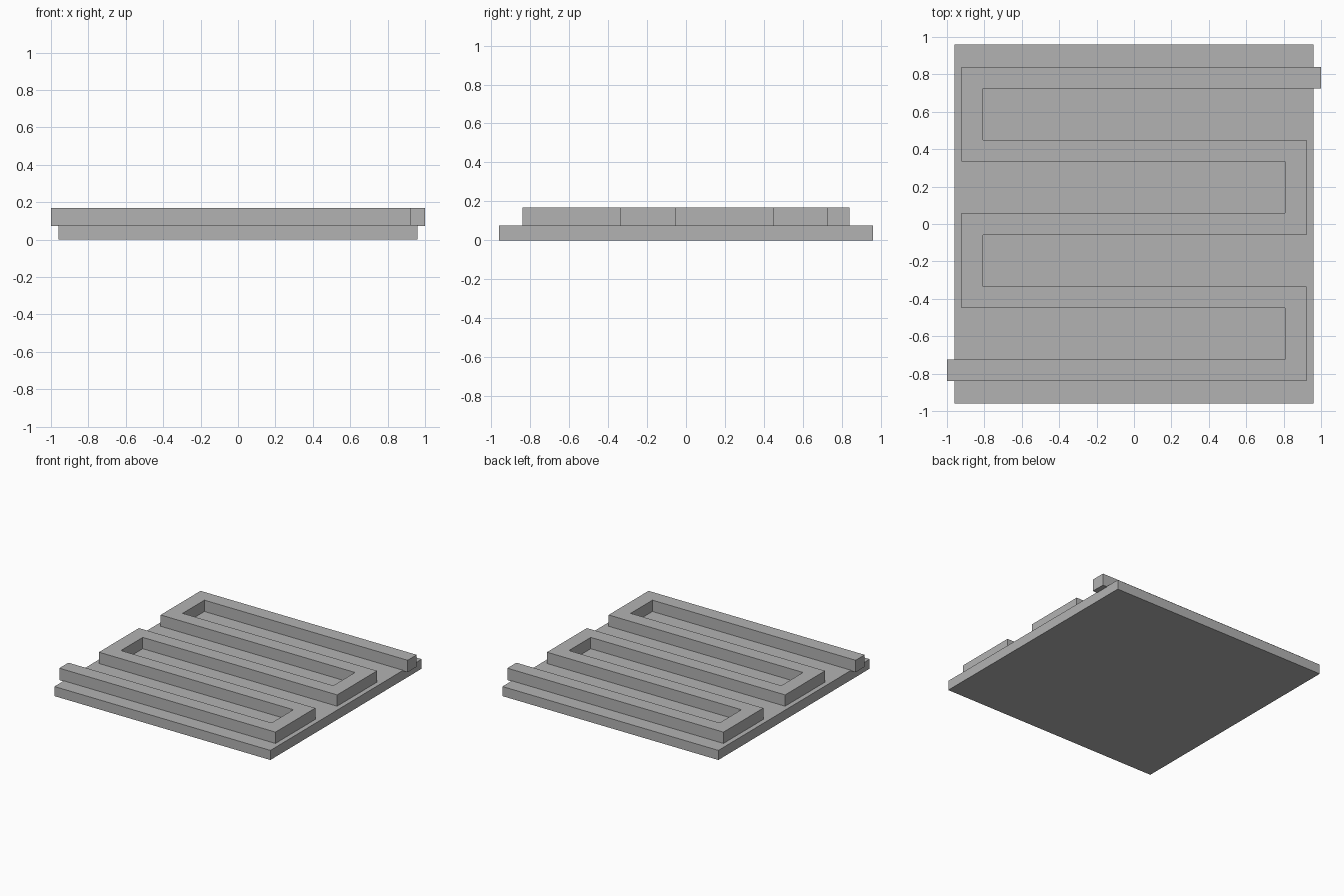
import bpy
import bmesh
from mathutils import Vector

cube = bpy.data.objects.get("Cube")
if cube:
    bpy.data.objects.remove(cube, do_unlink=True)

grey = bpy.data.materials.new("plain grey")
grey.use_nodes = True
grey.diffuse_color = (0.45, 0.45, 0.45, 1)
grey.node_tree.nodes["Principled BSDF"].inputs["Base Color"].default_value = grey.diffuse_color


def extrude_outline(name, outline, bottom, top):
    """Make a flat-faced solid from a 2D outline between two heights."""
    bm = bmesh.new()
    face = bm.faces.new([bm.verts.new((x, y, bottom)) for x, y in outline])
    result = bmesh.ops.extrude_face_region(bm, geom=[face])
    verts = [v for v in result["geom"] if isinstance(v, bmesh.types.BMVert)]
    bmesh.ops.translate(bm, verts=verts, vec=(0, 0, top - bottom))
    bmesh.ops.recalc_face_normals(bm, faces=bm.faces)
    mesh = bpy.data.meshes.new(name)
    bm.to_mesh(mesh)
    bm.free()
    mesh.materials.append(grey)
    obj = bpy.data.objects.new(name, mesh)
    bpy.context.collection.objects.link(obj)
    return obj


def offset_path(path, distance):
    """Shift an open path of right-angle turns sideways, mitring its corners."""
    dirs = [(b - a).normalized() for a, b in zip(path, path[1:])]
    normals = [Vector((-d.y, d.x)) for d in dirs]
    shifts = [normals[0]] + [a + b for a, b in zip(normals, normals[1:])] + [normals[-1]]
    return [p + s * distance for p, s in zip(path, shifts)]


# Square base plate
half = 0.96
extrude_outline("base_plate", [(-half, -half), (half, -half), (half, half), (-half, half)], 0, 0.077)

# Winding channel: five rows joined at alternating ends, its ends past the plate
width, pitch, turn_x = 0.115, 0.3915, 0.864
path = [Vector((-1, -2 * pitch))]
for i in range(4):
    side = turn_x if i % 2 == 0 else -turn_x
    path += [Vector((side, (i - 2) * pitch)), Vector((side, (i - 1) * pitch))]
path.append(Vector((1, 2 * pitch)))
outline = offset_path(path, width / 2) + offset_path(path, -width / 2)[::-1]
extrude_outline("winding_channel", outline, 0.072, 0.168)
